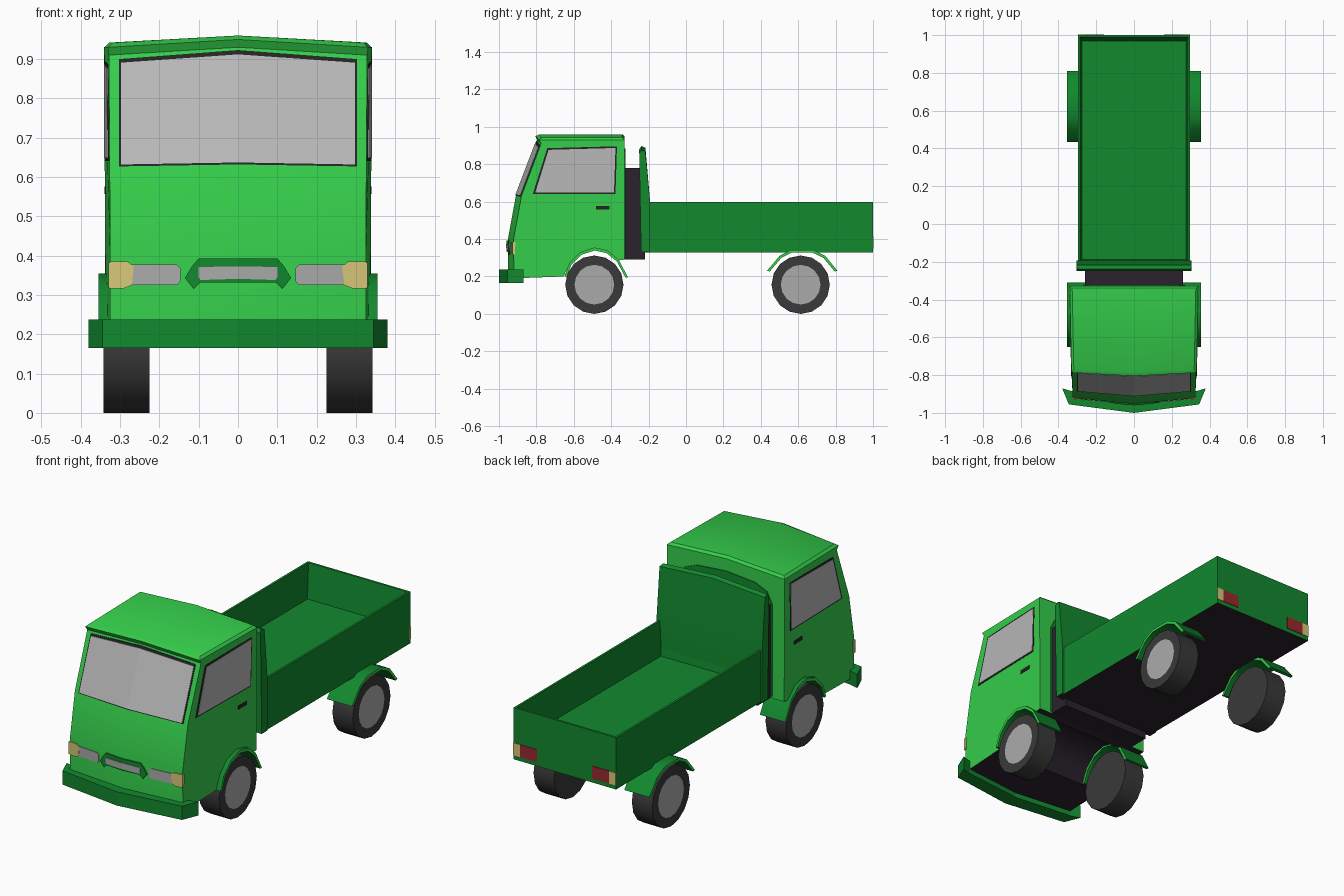
import bpy, bmesh, math
from mathutils import Matrix, Vector

if "Cube" in bpy.data.objects:
    bpy.data.objects.remove(bpy.data.objects["Cube"])


def material(name, r, g, b):
    m = bpy.data.materials.new(name)
    m.diffuse_color = (r, g, b, 1)
    m.use_nodes = True
    m.node_tree.nodes["Principled BSDF"].inputs["Base Color"].default_value = m.diffuse_color
    return m


CAB = material("cab green", 0.035, 0.62, 0.07)
DARK = material("dark green", 0.006, 0.25, 0.027)
GLASS = material("window grey", 0.48, 0.48, 0.48)
HUB = material("hub grey", 0.41, 0.41, 0.41)
TYRE = material("tyre grey", 0.042, 0.041, 0.041)
TRIM = material("black trim", 0.018, 0.018, 0.018)
UNDER = material("chassis black", 0.025, 0.016, 0.027)
CREAM = material("lamp cream", 0.70, 0.58, 0.19)
RED = material("lamp red", 0.32, 0.022, 0.026)


def finish(name, bm, mats, rule=None, smooth=False):
    """Turn a bmesh into an object; rule picks the material of each face."""
    bmesh.ops.recalc_face_normals(bm, faces=bm.faces)
    if rule:
        for f in bm.faces:
            f.material_index = rule(f)
    me = bpy.data.meshes.new(name)
    bm.to_mesh(me)
    bm.free()
    ob = bpy.data.objects.new(name, me)
    bpy.context.collection.objects.link(ob)
    for m in mats:
        me.materials.append(m)
    if smooth:
        bpy.ops.object.select_all(action='DESELECT')
        ob.select_set(True)
        bpy.context.view_layer.objects.active = ob
        bpy.ops.object.shade_smooth_by_angle(angle=math.radians(32))
    return ob


def prism(name, pts, near, far, mats, rule=None, mirror=True, smooth=False):
    """Close a 2D outline between two mapped surfaces, mirrored in x."""
    bm = bmesh.new()
    for s in ((1, -1) if mirror else (1,)):
        rings = []
        for fn in (near, far):
            ring = []
            for p in pts:
                v = Vector(fn(*p))
                ring.append(bm.verts.new((v.x * s, v.y, v.z)))
            rings.append(ring)
            bm.faces.new(ring)
        n = len(pts)
        for i in range(n):
            j = (i + 1) % n
            bm.faces.new((rings[0][i], rings[0][j], rings[1][j], rings[1][i]))
    return finish(name, bm, mats, rule, smooth)


def loft(name, prof, width, mats, rule=None, roof=None):
    """Sweep a side profile (y, z, bow_y, bow_z, inset) over three columns."""
    bm = bmesh.new()
    cols = []
    for s in (-1, 0, 1):
        cols.append([bm.verts.new((s * (width(y) - ins), y - (s == 0) * by, z + (s == 0) * bz))
                     for y, z, by, bz, ins in prof])
    n = len(prof)
    for a, b in ((0, 1), (1, 2)):
        for i in range(n):
            j = (i + 1) % n
            bm.faces.new((cols[a][i], cols[a][j], cols[b][j], cols[b][i]))
    for c in (cols[0], cols[2]):
        if roof:  # slanted roof edge above the flat side
            bm.faces.new([v for i, v in enumerate(c) if i not in roof])
            bm.faces.new(c[roof[0] - 1:roof[1] + 2])
        else:
            bm.faces.new(c)
    return finish(name, bm, mats, rule, True)


def box(name, x0, x1, y0, y1, z0, z1, mat, mirror=False):
    return prism(name, [(y0, z0), (y1, z0), (y1, z1), (y0, z1)],
                 lambda y, z: (x0, y, z), lambda y, z: (x1, y, z), [mat], mirror=mirror)


# Cab shell with wheel arches
def cab_w(y):
    return 0.325 + (y + 0.95) * 0.02


FRONT = [(-.92, .19), (-.922, .40), (-.88, .63), (-.775, .91)]
prof = [(y, z, b, c, 0) for (y, z), b, c in zip(FRONT, (.03, .03, .03, .02), (0, 0, 0, .02))]
prof += [(-.787, .93, .018, .02, -.003), (-.77, .942, .015, .018, .01),
         (-.34, .942, 0, .018, .01), (-.328, .93, 0, .018, -.003)]
prof += [(y, z, 0, 0, 0) for y, z in ((-.328, .29), (-.37, .285), (-.42, .33), (-.49, .348),
                                      (-.56, .33), (-.62, .275), (-.655, .20))]
loft("cab", prof, cab_w, [CAB, UNDER],
     lambda f: int(f.calc_center_median().z < .36 and f.calc_center_median().y > -.9
                   and abs(f.normal.x) < .5), roof=(5, 6))


# Point on the bowed front face, pushed out by d
def front(x, z, d):
    k = 1 - abs(x) / .325
    if z > .63:
        z1 = z - .02 * k * (z - .63) / .28
    else:
        z1 = z
    for (ya, za), (yb, zb) in zip(FRONT, FRONT[1:]):
        if z1 <= zb or zb == .91:
            y = ya + (yb - ya) * (z1 - za) / (zb - za)
            break
    bow = .03 - .01 * max(0, z1 - .63) / .28
    return (x, y - bow * k - d, z)


def front_plate(name, pts, mat, d=.005):
    prism(name, pts, lambda x, z: front(x, z, -.002), lambda x, z: front(x, z, d), [mat])


def side_plate(name, pts, mat, d=.004):
    prism(name, pts, lambda y, z: (cab_w(y) - .002, y, z), lambda y, z: (cab_w(y) + d, y, z), [mat])


# Windows
front_plate("windscreen_trim", [(0, .632), (.303, .627), (.303, .90), (0, .923)], TRIM, .003)
front_plate("windscreen", [(0, .637), (.297, .632), (.297, .891), (0, .912)], GLASS, .005)
side_plate("side_window_trim", [(-.819, .641), (-.742, .886), (-.369, .896), (-.377, .641)], TRIM, .003)
side_plate("side_window", [(-.806, .648), (-.735, .877), (-.377, .887), (-.385, .648)], GLASS, .005)
side_plate("door_handle", [(-.48, .557), (-.41, .557), (-.41, .576), (-.48, .576)], TRIM)

# Grille and headlamps
front_plate("grille_surround", [(0, .332), (.095, .332), (.113, .315), (.135, .343), (.118, .372),
                                (.10, .393), (0, .393)], DARK, .007)
front_plate("grille_centre", [(0, .341), (.095, .338), (.10, .345), (.10, .371), (0, .373)], HUB, .0095)
front_plate("grille_side", [(.155, .325), (.28, .325), (.28, .377), (.155, .377),
                            (.146, .367), (.146, .335)], HUB, .004)
front_plate("headlamp", [(.27, .325), (.29, .317), (.325, .317), (.325, .385), (.28, .385),
                         (.265, .372)], CREAM, .006)
side_plate("headlamp_side", [(-.927, .318), (-.915, .318), (-.912, .383), (-.927, .383)], CREAM)

# Front bumper
prism("bumper", [(0, -1.0), (.345, -.955), (.38, -.87), (.33, -.885), (0, -.92)],
      lambda x, y: (x, y, .165), lambda x, y: (x, y, .237), [DARK])

# Back panel of the cab and dark frame behind it
prism("cab_back_panel", [(0, .30), (.27, .30), (.27, .78), (.24, .84), (.17, .87), (0, .885)],
      lambda x, z: (x, -.332, z), lambda x, z: (x, -.324, z), [DARK])
box("frame_block", -.26, .26, -.335, -.22, .29, .78, UNDER)

# Load bed: open tray with slightly tapered inside
bm = bmesh.new()
bmesh.ops.create_cube(bm, size=1, matrix=Matrix.Translation((0, .39, .463)) @
                      Matrix.Diagonal((.592, 1.22, .27, 1)))
top = max(bm.faces, key=lambda f: f.calc_center_median().z)
bmesh.ops.inset_region(bm, faces=[top], thickness=.016)
ext = bmesh.ops.extrude_face_region(bm, geom=[top])
floor = [v for v in ext["geom"] if isinstance(v, bmesh.types.BMVert)]
bmesh.ops.delete(bm, geom=[top], context='FACES_ONLY')
for v in floor:
    v.co.z -= .18
    v.co.x *= .97
    v.co.y = .39 + (v.co.y - .39) * .965
finish("load_bed", bm, [DARK, UNDER], lambda f: int(f.calc_center_median().z < .34))

# Headboard
loft("headboard", [(-.24, .33, 0, 0, 0), (-.25, .86, 0, .02, 0), (-.238, .877, 0, .02, .006),
                   (-.217, .868, 0, .02, 0), (-.192, .60, 0, 0, 0), (-.192, .33, 0, 0, 0)],
     lambda y: .305, [DARK, UNDER],
     lambda f: int(f.calc_center_median().z < .34))

# Tail lamps
for name, x0, x1, mat in (("tail_lamp", .16, .258, RED), ("rear_indicator", .258, .296, CREAM)):
    box(name, x0, x1, .994, 1.003, .35, .415, mat, True)

# Mudguards, bright on the outer lip
ARCHES = {
    "front_mudguard": ((-.48, .19), [(-.65, .20), (-.625, .27), (-.565, .33), (-.49, .355),
                                     (-.42, .34), (-.36, .29), (-.31, .195)]),
    "rear_mudguard": ((.622, .20), [(.433, .23), (.50, .31), (.56, .342), (.68, .342),
                                    (.745, .31), (.81, .23)])}
for name, ((cy, cz), pts) in ARCHES.items():
    inner = [(cy + (y - cy) * .92, cz + (z - cz) * .90) for y, z in reversed(pts)]
    prism(name, pts + inner, lambda y, z: (.21, y, z), lambda y, z: (.355, y, z),
          [DARK, CAB], lambda f: int(abs(f.normal.x) > .9), smooth=True)

# Wheels with pale outer hubs
for end, y in (("front", -.49), ("rear", .613)):
    for side, s in (("left", -1), ("right", 1)):
        bm = bmesh.new()
        bmesh.ops.create_cone(bm, cap_ends=True, segments=16, radius1=.156, radius2=.156, depth=.117,
                              matrix=Matrix.Translation((s * .284, y, .156)) @
                              Matrix.Rotation(math.pi / 2, 4, 'Y'))
        cap = max((f for f in bm.faces if len(f.verts) > 4),
                  key=lambda f: f.calc_center_median().x * s)
        bmesh.ops.inset_region(bm, faces=[cap], thickness=.05)
        cap.material_index = 1
        finish(f"{end}_{side}_wheel", bm, [TYRE, HUB], None, True)
